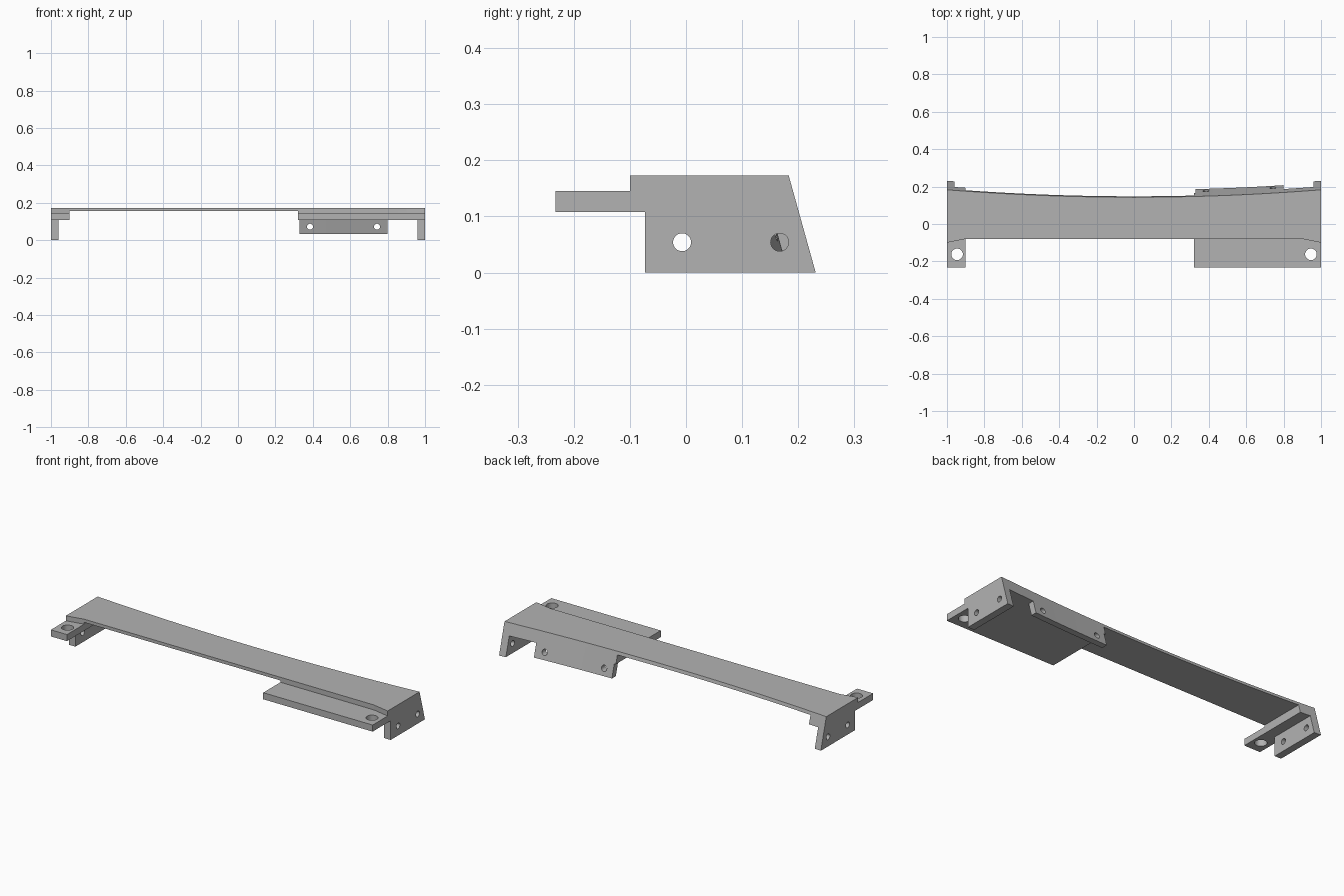
import bpy, bmesh, math

if "Cube" in bpy.data.objects:
    bpy.data.objects.remove(bpy.data.objects["Cube"])

TOP, PLATE_Z, TAB_TOP, TAB_Z = 0.173, 0.155, 0.145, 0.108
TAB_FRONT = -0.233

grey = bpy.data.materials.new("plain grey")
grey.use_nodes = True
grey.diffuse_color = (0.45, 0.45, 0.45, 1)
grey.node_tree.nodes["Principled BSDF"].inputs["Base Color"].default_value = (0.45, 0.45, 0.45, 1)


def back(x, z):
    """Bowed rear edge that leans outward towards the bottom."""
    return 0.143 + 0.04 * x * x + 0.278 * (TOP - z)


def front(x, z):
    """Straight front edge, flared at both ends."""
    return -0.08 - 0.2 * max(0, abs(x) - 0.9)


def inner(x, z):
    return back(x, z) - 0.035


def make_object(name, bm):
    bmesh.ops.recalc_face_normals(bm, faces=bm.faces)
    mesh = bpy.data.meshes.new(name)
    bm.to_mesh(mesh)
    bm.free()
    mesh.materials.append(grey)
    obj = bpy.data.objects.new(name, mesh)
    bpy.context.collection.objects.link(obj)
    return obj


def loft(name, x0, x1, steps, profile):
    """Sweep a (y, z) profile along x; y may be a function of x and z."""
    bm = bmesh.new()
    rings = []
    for i in range(steps + 1):
        x = x0 + (x1 - x0) * i / steps
        rings.append([bm.verts.new((x, y(x, z) if callable(y) else y, z)) for y, z in profile])
    n = len(profile)
    for a, b in zip(rings, rings[1:]):
        for k in range(n):
            bm.faces.new((a[k], a[(k + 1) % n], b[(k + 1) % n], b[k]))
    bm.faces.new(rings[0])
    bm.faces.new(rings[-1])
    return make_object(name, bm)


def drill(obj, centre, radius, rotation, length):
    """Cut a round hole through a part."""
    bpy.ops.mesh.primitive_cylinder_add(vertices=32, radius=radius, depth=length,
                                        location=centre, rotation=rotation)
    cutter = bpy.context.object
    cutter.name = "hole_cutter"
    cutter.data.materials.append(grey)
    mod = obj.modifiers.new("hole", "BOOLEAN")
    mod.operation = "DIFFERENCE"
    mod.solver = "EXACT"
    mod.object = cutter
    bpy.context.view_layer.objects.active = obj
    bpy.ops.object.modifier_apply(modifier=mod.name)
    bpy.data.objects.remove(cutter)


# Bowed top plate
loft("top_plate", -1, 1, 40,
     [(front, PLATE_Z), (back, PLATE_Z), (back, TOP), (front, TOP)])

# Mounting tabs that run under the plate, narrow on one end and wide on the other
tab_profile = [(TAB_FRONT, TAB_Z), (back, TAB_Z), (back, PLATE_Z),
               (front, PLATE_Z), (front, TAB_TOP), (TAB_FRONT, TAB_TOP)]
for name, x0, x1, steps, side in (("right_tab", -1, -0.9, 2, -1), ("left_tab", 0.32, 1, 14, 1)):
    tab = loft(name, x0, x1, steps, tab_profile)
    drill(tab, (side * 0.946, -0.162, 0.126), 0.031, (0, 0, 0), 0.2)

# End legs with two cross holes each
for name, side in (("right_leg", -1), ("left_leg", 1)):
    leg = loft(name, side * 0.96, side, 1,
               [(-0.073, 0), (back, 0), (back, TAB_Z), (-0.073, TAB_Z)])
    for y in (-0.007, 0.167):
        drill(leg, (side * 0.98, y, 0.054), 0.016, (0, math.pi / 2, 0), 0.2)

# Leaning rear flange below the wide tab
flange = loft("rear_flange", 0.33, 0.8, 10,
              [(inner, 0.033), (back, 0.033), (back, TAB_Z), (inner, TAB_Z)])
for x in (0.385, 0.743):
    drill(flange, (x, back(x, 0.07) - 0.017, 0.072), 0.016, (math.pi / 2, 0, 0), 0.2)
